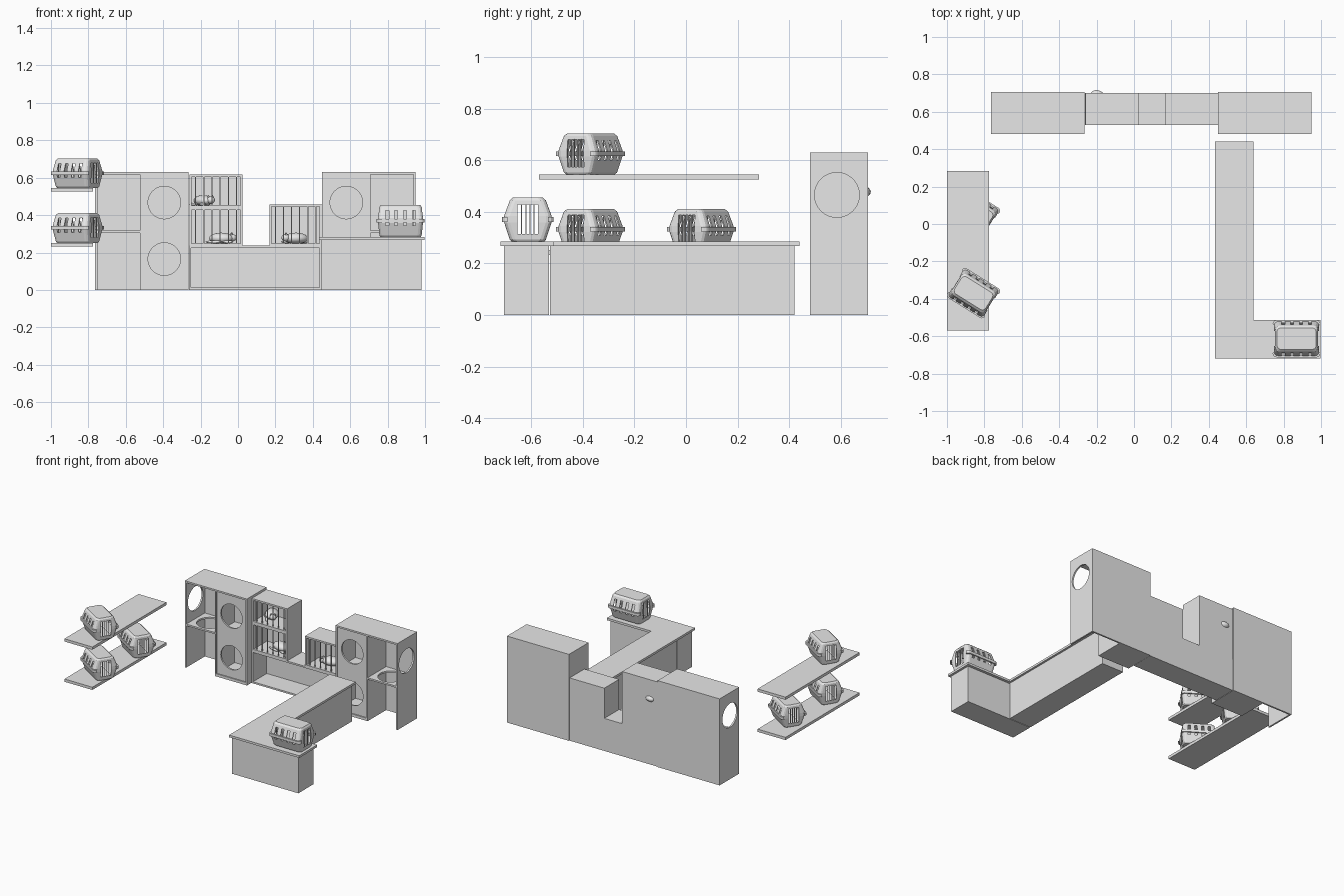
import bpy, bmesh, math
from mathutils import Matrix, Vector

if "Cube" in bpy.data.objects:
    bpy.data.objects.remove(bpy.data.objects["Cube"], do_unlink=True)

grey = bpy.data.materials.new("light grey")
grey.use_nodes = True
grey.diffuse_color = (0.8, 0.8, 0.8, 1)
grey.node_tree.nodes["Principled BSDF"].inputs["Base Color"].default_value = (0.8, 0.8, 0.8, 1)

T = 0.012  # board thickness


def add(name, mesh, matrix=None):
    ob = bpy.data.objects.new(name, mesh)
    if not mesh.materials:
        mesh.materials.append(grey)
    if matrix:
        ob.matrix_world = matrix
    bpy.context.collection.objects.link(ob)
    return ob


def add_bm(name, bm, smooth=False):
    bmesh.ops.recalc_face_normals(bm, faces=bm.faces)
    mesh = bpy.data.meshes.new(name)
    bm.to_mesh(mesh)
    bm.free()
    for p in mesh.polygons:
        p.use_smooth = smooth
    return add(name, mesh)


def put_box(bm, a, b):
    lo, hi = Vector(map(min, a, b)), Vector(map(max, a, b))
    m = Matrix.Translation((lo + hi) / 2) @ Matrix.Diagonal((*(hi - lo), 1))
    bmesh.ops.create_cube(bm, size=1, matrix=m)


def box(name, a, b):
    bm = bmesh.new()
    put_box(bm, a, b)
    return add_bm(name, bm)


def baked(ob):
    """Evaluated mesh of an object, which is then removed."""
    dg = bpy.context.evaluated_depsgraph_get()
    mesh = bpy.data.meshes.new_from_object(ob.evaluated_get(dg))
    bpy.data.objects.remove(ob, do_unlink=True)
    return mesh


# Board cut from an outline with round holes; the axis is its normal
TURN = {"x": Matrix(((0, 0, 1), (1, 0, 0), (0, 1, 0))),
        "y": Matrix(((1, 0, 0), (0, 0, -1), (0, 1, 0))),
        "z": Matrix.Identity(3)}


def board(name, outline, axis, at, thick=T, holes=(), radius=0.087):
    cu = bpy.data.curves.new(name, "CURVE")
    cu.dimensions, cu.fill_mode, cu.extrude = "2D", "BOTH", thick / 2
    loops = [outline]
    for u, v in holes:
        angles = [math.tau * i / 40 for i in range(40)]
        loops.append([(u + radius * math.cos(a), v + radius * math.sin(a)) for a in angles])
    for pts in loops:
        sp = cu.splines.new("POLY")
        sp.points.add(len(pts) - 1)
        for p, q in zip(sp.points, pts):
            p.co = (*q, 0, 1)
        sp.use_cyclic_u = True
    ob = bpy.data.objects.new(name, cu)
    bpy.context.collection.objects.link(ob)
    mesh = baked(ob)
    mesh.transform(TURN[axis].to_4x4())
    mesh.transform(Matrix.Translation(at))
    for p in mesh.polygons:
        p.use_smooth = False
    mesh.materials.clear()
    return add(name, mesh)


def rect(u0, u1, v0, v1):
    return [(u0, v0), (u1, v0), (u1, v1), (u0, v1)]


# Tall cabinets, mirrored about the middle of the back row
MID, IN, DIV, OUT = 0.0925, 0.357, 0.61, 0.857
Y0, Y1, H = 0.48, 0.705, 0.63


def cabinet(side, s):
    def part(name, u0, u1, y0, y1, z0, z1):
        box(f"{side}_{name}", (MID + s * u0, y0, z0), (MID + s * u1, y1, z1))

    part("cabinet_top", IN, OUT, Y0, Y1, H - T, H)
    part("cabinet_back", IN, OUT, Y1 - T, Y1, 0, H - T)
    part("cabinet_inner_side", IN, IN + T, Y0, Y1 - T, 0, H - T)
    part("cabinet_divider", DIV - T / 2, DIV + T / 2, Y0, Y1 - T, 0, H - T)
    part("cabinet_floor", IN + T, DIV - T / 2, Y0, Y1 - T, 0, 0.02)
    part("cabinet_inner_shelf", IN + T, DIV - T / 2, Y0 + 0.02, Y1 - T, 0.305, 0.317)
    board(f"{side}_cabinet_outer_side", rect(Y0, Y1 - T, 0, H - T), "x",
          (MID + s * (OUT - T / 2), 0, 0), holes=[(0.585, 0.465)])
    xs = sorted((MID + s * (DIV + T / 2), MID + s * (OUT - T)))
    board(f"{side}_cabinet_shelf", rect(*xs, Y0, Y1 - T), "z", (0, 0, 0.311),
          holes=[(sum(xs) / 2, 0.585)])
    xs = sorted((MID + s * (IN + T), MID + s * (DIV - T / 2)))
    cx = sum(xs) / 2
    board(f"{side}_cabinet_front", rect(*xs, 0.02, H - T), "y", (0, Y0 + 0.014, 0),
          holes=[(cx, 0.165), (cx, 0.467)])


cabinet("right", -1)
cabinet("left", 1)


# Open-fronted boxes between the cabinets
def open_box(name, x0, x1, z0, z1, y0=0.53, y1=0.7):
    bm = bmesh.new()
    put_box(bm, (x0, y0, z0), (x1, y1, z0 + T))
    put_box(bm, (x0, y0, z1 - T), (x1, y1, z1))
    put_box(bm, (x0, y0, z0 + T), (x0 + T, y1, z1 - T))
    put_box(bm, (x1 - T, y0, z0 + T), (x1, y1, z1 - T))
    put_box(bm, (x0 + T, y1 - T, z0 + T), (x1 - T, y1, z1 - T))
    add_bm(name, bm)


def cage(name, x0, x1, z0, z1):
    open_box(name, x0, x1, z0, z1)
    bm = bmesh.new()
    for i in range(6):
        x = x0 + (x1 - x0) * (i + 0.75) / 6.5
        put_box(bm, (x - 0.003, 0.537, z0 + T), (x + 0.003, 0.543, z1 - T))
    add_bm(name + "_bars", bm)


open_box("bench", -0.262, 0.448, 0, 0.237)
cage("lower_cage", -0.26, 0.025, 0.237, 0.44)
cage("upper_cage", -0.26, 0.025, 0.44, 0.617)
cage("side_cage", 0.168, 0.448, 0.237, 0.457)


# Resting cats
def cat(x, y, z, degrees):
    bm = bmesh.new()

    def ball(c, r):
        bmesh.ops.create_uvsphere(bm, u_segments=20, v_segments=12, radius=1,
                                  matrix=Matrix.Translation(c) @ Matrix.Diagonal((*r, 1)))

    ball((0, 0, 0.027), (0.066, 0.045, 0.03))
    ball((0.058, 0.012, 0.03), (0.023, 0.022, 0.02))
    ball((0.045, -0.03, 0.008), (0.03, 0.01, 0.008))
    ball((-0.03, -0.043, 0.008), (0.045, 0.009, 0.008))
    for dy in (0, 0.024):
        bmesh.ops.create_cone(bm, cap_ends=True, segments=8, radius1=0.008, radius2=0, depth=0.016,
                              matrix=Matrix.Translation((0.056, dy, 0.052)))
    bm.transform(Matrix.Translation((x, y, z)) @ Matrix.Rotation(math.radians(degrees), 4, "Z"))
    add_bm("cat", bm, True)


cat(-0.185, 0.655, 0.45, -60)
cat(-0.09, 0.63, 0.249, -15)
cat(0.31, 0.63, 0.249, 190)

# L-shaped service counter
board("counter_top", [(0.432, -0.72), (0.997, -0.72), (0.997, -0.512), (0.64, -0.512),
                      (0.64, 0.44), (0.432, 0.44)], "z", (0, 0, 0.276), 0.016)
box("counter_long_base", (0.447, -0.528, 0), (0.625, 0.42, 0.268))
box("counter_wing_base", (0.447, -0.705, 0), (0.98, -0.532, 0.268))

# Wall shelves
for name, z in (("upper_wall_shelf", 0.545), ("lower_wall_shelf", 0.252)):
    box(name, (-1, -0.57, z - 0.02), (-0.775, 0.283, z))


# Pet carrier: rounded shell with slots, open ends with bars and a rim
def ring(hx, hy, z, r=0.022):
    pts = []
    for k, (sx, sy) in enumerate(((1, 1), (-1, 1), (-1, -1), (1, -1))):
        for j in range(4):
            a = math.pi / 2 * (k + j / 3)
            pts.append((sx * (hx - r) + r * math.cos(a), sy * (hy - r) + r * math.sin(a), z))
    return pts


def loft(name, rings):
    bm = bmesh.new()
    rows = [[bm.verts.new(p) for p in r] for r in rings]
    for a, b in zip(rows, rows[1:]):
        for i in range(len(a)):
            j = (i + 1) % len(a)
            bm.faces.new((a[i], a[j], b[j], b[i]))
    bm.faces.new(rows[0][::-1])
    bm.faces.new(rows[-1])
    return add_bm(name, bm)


shell = loft("carrier_shell", [ring(0.108, 0.062, 0), ring(0.113, 0.07, 0.008),
                               ring(0.12, 0.092, 0.075), ring(0.12, 0.092, 0.1),
                               ring(0.113, 0.07, 0.16), ring(0.105, 0.058, 0.171)])
solid = shell.modifiers.new("wall", "SOLIDIFY")
solid.thickness = 0.006

slots = bmesh.new()
for i in range(4):
    x = -0.072 + 0.048 * i
    put_box(slots, (x - 0.009, -0.2, 0.06), (x + 0.009, 0.2, 0.142))
doors = bmesh.new()
put_box(doors, (-0.2, -0.04, 0.03), (0.2, 0.04, 0.145))
cutters = [add_bm("slot_cutter", slots), add_bm("door_cutter", doors)]
for c in cutters:
    c.hide_render = True
    cut = shell.modifiers.new("cut", "BOOLEAN")
    cut.object, cut.operation, cut.solver = c, "DIFFERENCE", "EXACT"
shell_mesh = baked(shell)
for c in cutters:
    bpy.data.objects.remove(c, do_unlink=True)

# Rim around the joint, open in the middle
rim = bmesh.new()
loops = [[rim.verts.new(p) for p in ring(hx, hy, z)]
         for hx, hy, z in ((0.128, 0.1, 0.076), (0.128, 0.1, 0.096),
                           (0.115, 0.087, 0.096), (0.115, 0.087, 0.076))]
for k in range(4):
    a, b = loops[k], loops[(k + 1) % 4]
    for i in range(len(a)):
        j = (i + 1) % len(a)
        rim.faces.new((a[i], a[j], b[j], b[i]))
# Keep the rim clear of the door openings
doomed = [f for f in rim.faces if abs(f.calc_center_median().y) < 0.001
          and abs(f.calc_center_median().x) > 0.1]
bmesh.ops.delete(rim, geom=doomed, context="FACES")
rim_ob = add_bm("carrier_rim", rim)
rim_mesh = rim_ob.data
bpy.data.objects.remove(rim_ob, do_unlink=True)

bars = bmesh.new()
for sx in (-1, 1):
    for i in range(4):
        y = -0.024 + 0.016 * i
        put_box(bars, (sx * 0.112, y - 0.002, 0.028), (sx * 0.116, y + 0.002, 0.147))
bars_ob = add_bm("carrier_bars", bars)
bars_mesh = bars_ob.data
bpy.data.objects.remove(bars_ob, do_unlink=True)

for x, y, z, turn, size in ((0.869, -0.613, 0.284, 0, 1), (-0.858, -0.37, 0.545, -32, 0.93),
                            (-0.858, -0.37, 0.252, -32, 0.93), (-0.858, 0.06, 0.252, -32, 0.93)):
    place = (Matrix.Translation((x, y, z)) @ Matrix.Rotation(math.radians(turn), 4, "Z")
             @ Matrix.Scale(size, 4))
    for name, mesh in (("carrier_shell", shell_mesh), ("carrier_rim", rim_mesh), ("carrier_bars", bars_mesh)):
        add(name, mesh, place)
